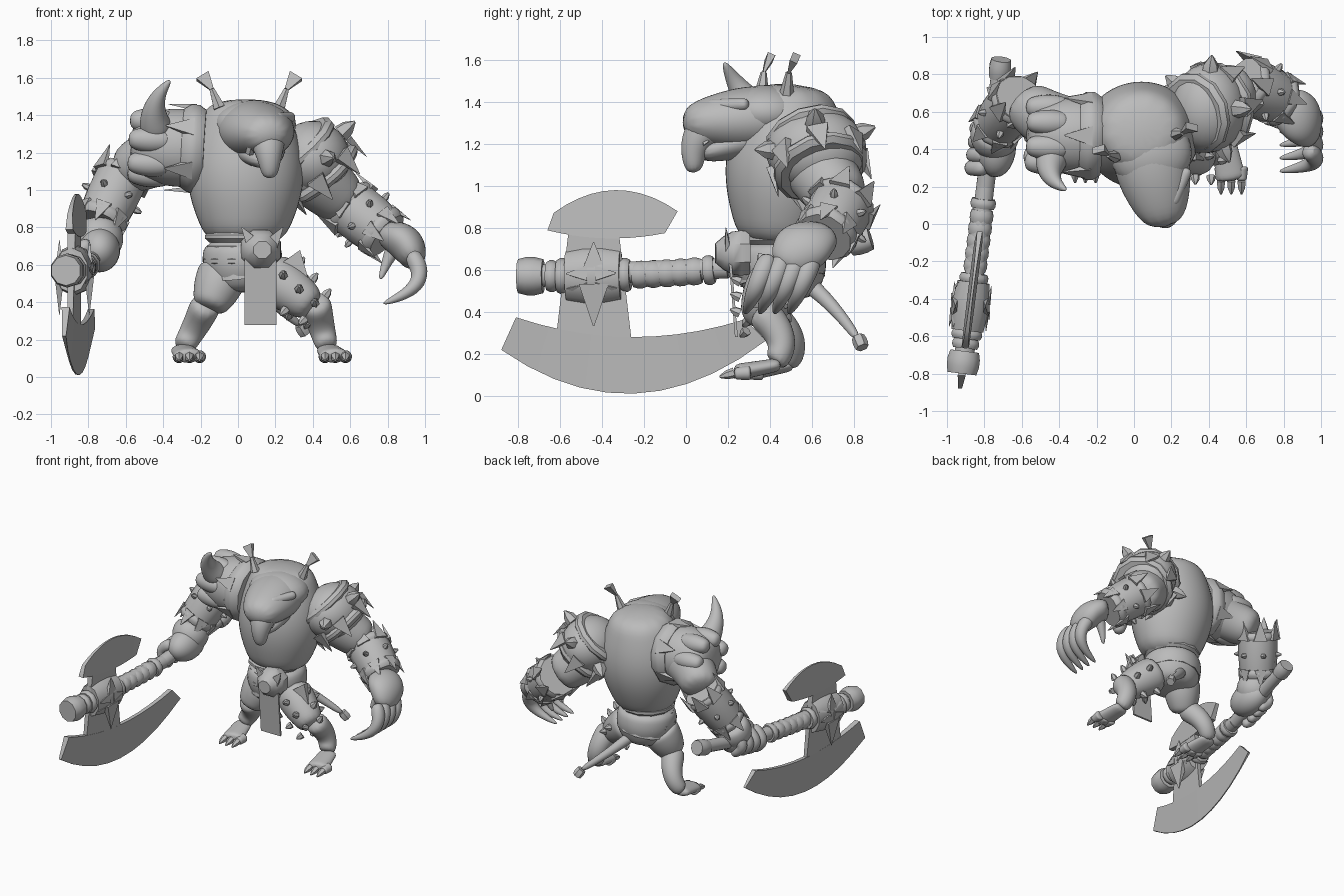
import bpy, bmesh
from math import sin, cos, pi, radians
from mathutils import Matrix, Vector

default_cube = bpy.data.objects.get("Cube")
if default_cube:
    bpy.data.objects.remove(default_cube)

colour = (.5, .5, .5, 1)
grey = bpy.data.materials.new("plain_grey")
grey.use_nodes = True
grey.diffuse_color = colour
grey.node_tree.nodes["Principled BSDF"].inputs["Base Color"].default_value = colour
X, Y, Z = Vector((1, 0, 0)), Vector((0, 1, 0)), Vector((0, 0, 1))


def finish(name, bm, soft=False):
    bmesh.ops.recalc_face_normals(bm, faces=bm.faces)
    mesh = bpy.data.meshes.new(name)
    bm.to_mesh(mesh)
    bm.free()
    mesh.materials.append(grey)
    part = bpy.data.objects.new(name, mesh)
    bpy.context.collection.objects.link(part)
    bpy.ops.object.select_all(action='DESELECT')
    part.select_set(True)
    bpy.context.view_layer.objects.active = part
    bpy.ops.object.shade_smooth_by_angle(angle=radians(100 if soft else 40))
    if soft:
        rounding = part.modifiers.new("rounding", 'SUBSURF')
        rounding.levels = rounding.render_levels = 2


def blob(name, centre, size):
    bm = bmesh.new()
    placing = Matrix.LocRotScale(Vector(centre), None, Vector(size))
    bmesh.ops.create_uvsphere(bm, u_segments=24, v_segments=16, radius=1, matrix=placing)
    finish(name, bm)


def sweep(name, start, end, thick, thin=None, bend=None, swell=0, flat=1, sides=12, steps=4, ref=X, soft=False):
    """Skin rings along a line or a curve that bends toward a control point."""
    start, end = Vector(start), Vector(end)
    bend = Vector(bend) if bend else start.lerp(end, .5)
    thin = thick if thin is None else thin
    bm, rings = bmesh.new(), []
    for step in range(steps + 1):
        t = step / steps
        first, second = start.lerp(bend, t), bend.lerp(end, t)
        across = (second - first).cross(ref).normalized()
        wide = across.cross(second - first).normalized()
        radius = thick + (thin - thick) * t + swell * sin(pi * t)
        turns = [2 * pi * (side + .5) / sides for side in range(sides)]
        rings.append([bm.verts.new(first.lerp(second, t) + radius * (wide * cos(turn) + across * sin(turn) * flat))
                      for turn in turns])
    for low, high in zip(rings, rings[1:]):
        for side in range(sides):
            bm.faces.new((low[side], low[side - 1], high[side - 1], high[side]))
    bm.faces.new(rings[0])
    bm.faces.new(rings[-1])
    finish(name, bm, soft)


def limb(name, start, end, thick, thin, **options):
    sweep(name, start, end, thick, thin, soft=True, **options)


def band(name, start, end, radius, **options):
    sweep(name, start, end, radius * .9, swell=radius * .13, steps=3, **options)


def spike(name, base, tip, width, **options):
    sweep(name, base, tip, width, .006, swell=width * .25, steps=2, sides=6, **options)


def leaf(name, base, tip, width, ref=X):
    sweep(name, base, tip, width, .004, flat=.35, sides=4, steps=1, ref=ref)


def circle(start, end, along, radius, count):
    """Yield points round an axis with their outward and axial directions."""
    start, end = Vector(start), Vector(end)
    axis = (end - start).normalized()
    side = axis.cross(Y).normalized()
    for step in range(count):
        turn = 2 * pi * step / count
        out = side * cos(turn) + axis.cross(side) * sin(turn)
        yield start.lerp(end, along) + out * radius, out, axis


def studs(name, start, end, along, radius, count, height):
    for point, out, axis in circle(start, end, along, radius, count):
        spike(name, point, point + out * height, height * .5, ref=axis)


def leaves(name, start, end, along, radius, count, length):
    for point, out, axis in circle(start, end, along, radius, count):
        tip = point + axis * length * .6 + out * .01
        leaf(name, point - axis * length * .4, tip, abs(length) * .5, ref=out.cross(axis))


def rim(name, start, end, along, radius, half=.035):
    """Raised collar round an axis."""
    start, end = Vector(start), Vector(end)
    middle, reach = start.lerp(end, along), (end - start).normalized() * half
    band(name, middle - reach, middle + reach, radius, ref=Y)


# Torso and waist
limb("torso", (.04, .44, .7), (.04, .51, 1.49), .2, .2, swell=.13, flat=.92, steps=6)
limb("hips", (.02, .45, .74), (.03, .46, .45), .2, .15, swell=.05)
for height, radius in ((.75, .2), (.69, .19), (.62, .21)):
    band("belt", (.02, .45, height - .03), (.02, .45, height + .03), radius)
sweep("hip_skirt", (.02, .45, .63), (.03, .46, .55), .19, .21)

# Buckle and loincloth
sweep("buckle", (.12, .3, .68), (.13, .14, .68), .11, .05, swell=.03, sides=8)
for side in (-1, 1):
    leaf("buckle_flap", (.13 + side * .04, .2, .7), (.13 + side * .11, .19, .8), .06)
sweep("loincloth", (.12, .21, .65), (.12, .24, .28), .12, flat=.08, sides=4, steps=1)

# Head with heavy brow, hooked muzzle and jaw
limb("head", (.04, .58, 1.33), (.17, -.02, 1.3), .17, .1, swell=.08, flat=.78)
blob("skull", (.09, .38, 1.35), (.22, .2, .13))
limb("muzzle_hook", (.15, .15, 1.3), (.17, .04, 1.06), .12, .04, bend=(.17, 0, 1.24))
limb("jaw", (.07, .5, 1.28), (.16, .06, 1.15), .19, .07, swell=.02, flat=.6)
for side in (-1, 1):
    middle = Vector((.14, .1, 1.3)) + X * side * .06
    limb("brow", middle + Z * .08, middle + X * side * .09 + Y * .2 + Z * .09, .035, .03, ref=Z)
    spike("tusk", middle - Z * .1 + X * side * .02, middle - Y * .06 - Z * .02, .025)
    root = Vector((.06 + side * .16, .42 + side * .06, 1.44))
    knot = root + Vector((side * .04, .01, .1))
    sweep("ear_stalk", root, knot, .035, .015, sides=6)
    sweep("ear_flare", knot, knot + Vector((side * .05, .03, .07)), .015, .055, flat=.5, sides=4, steps=1)

# Arms
left_elbow, left_wrist = (.59, .75, .92), (.79, .66, .76)
right_elbow, right_wrist = (-.61, .67, 1.09), (-.74, .52, .82)
limb("left_upper_arm", (.26, .55, 1.2), left_elbow, .17, .14, swell=.02, ref=Y)
limb("right_upper_arm", (-.18, .48, 1.25), right_elbow, .17, .13, swell=.02, bend=(-.45, .5, 1.2), ref=Y)

# Left shoulder armour
inner, outer = (.3, .58, 1.27), (.48, .65, 1.06)
blob("left_pauldron", (.4, .62, 1.17), (.2, .24, .2))
rim("left_pauldron_rim", inner, outer, .2, .22)
rim("left_pauldron_rim", inner, outer, .85, .23)
studs("left_shoulder_stud", inner, outer, .5, .21, 5, .1)
leaves("left_shoulder_leaf", inner, outer, .85, .225, 7, .15)

# Right shoulder armour with craggy crest and horn
inner, outer = (-.2, .47, 1.22), (-.58, .48, 1.24)
limb("right_pauldron", inner, outer, .21, .14, swell=.04, ref=Y)
rim("right_pauldron_rim", inner, outer, .1, .24, half=.06)
leaves("right_shoulder_leaf", inner, outer, .25, .22, 6, .15)
for point, out, axis in circle(inner, outer, .65, .15, 7):
    limb("crag", point - axis * .1, point + axis * .14, .06, .05, swell=.03, sides=6, ref=out.cross(axis))
limb("horn", (-.43, .38, 1.3), (-.36, .18, 1.59), .11, .012, bend=(-.5, .24, 1.46), sides=8)

# Bracers with rims, leaves and studs
for name, elbow, wrist, radius in (("left", left_elbow, left_wrist, .15), ("right", right_elbow, right_wrist, .14)):
    sweep(name + "_bracer", elbow, wrist, radius, radius * .9, swell=.01, ref=Y)
    rim(name + "_bracer_rim", elbow, wrist, .1, radius * 1.07)
    rim(name + "_bracer_rim", elbow, wrist, .9, radius)
    leaves(name + "_elbow_leaf", elbow, wrist, 0, radius, 7, -.14)
    leaves(name + "_wrist_leaf", elbow, wrist, .95, radius * .9, 7, .12)
    studs(name + "_bracer_stud", elbow, wrist, .5, radius * .97, 6, .04)

# Open left hand with hooked fingers
limb("left_palm", left_wrist, (.94, .47, .6), .1, .08, bend=(.93, .55, .75), swell=.06, flat=.7, ref=Y)
for finger in range(4):
    knuckle = Vector((.92, .4 + finger * .07, .67))
    limb("left_finger", knuckle, knuckle + Vector((-.15, -.12, -.28)), .055, .012, swell=.015,
         bend=knuckle + Vector((.17, -.08, -.19)), sides=8, ref=Y)
limb("left_thumb", (.86, .6, .74), (.76, .56, .52), .06, .012, bend=(.8, .6, .64), sides=8, ref=Y)

# Axe shaft with pommel, grip rings and flared butt
pommel_end, butt_end = Vector((-.92, -.8, .57)), Vector((-.71, .88, .57))


def on_shaft(y):
    t = (y - pommel_end.y) / (butt_end.y - pommel_end.y)
    return pommel_end.lerp(butt_end, t) + Z * .18 * max(t, 0) ** 3


def turned(name, y, half, radius, **options):
    band(name, on_shaft(y - half), on_shaft(y + half), radius, sides=10, **options)


sweep("shaft", on_shaft(-.75), on_shaft(.2), .055, .05)
sweep("shaft_end", on_shaft(.2), on_shaft(.85), .05, .045)
turned("shaft_butt", .83, .05, .06)
turned("pommel", -.74, .06, .09)
for y, radius in ((-.64, .075), (-.59, .085), (-.29, .08), (.11, .07)):
    turned("shaft_ring", y, .025, radius)
for grip in range(5):
    turned("grip_band", grip * .065 - .22, .034, .065)
turned("axe_collar", -.44, .13, .1, flat=1.35)
for along in (0, 1):
    leaves("collar_leaf", on_shaft(-.5), on_shaft(-.38), along, .09, 8, along * .2 - .1)
for side in (-1, 1):
    face = on_shaft(-.44) + X * side * .08
    leaf("lower_fang", face - Z * .04, face - Z * .24, .1, ref=Y)
    leaf("upper_fang", face + Z * .04, face + Z * .16, .07, ref=Y)


def blade(name, lower, upper, lower_rule, upper_rule):
    """Plate between two edge curves, thinning away from the shaft."""
    bm, columns, steps = bmesh.new(), [], 10
    for step in range(steps + 1):
        column = []
        for (near, far), rule in ((lower, lower_rule), (upper, upper_rule)):
            y = near + (far - near) * step / steps
            height, centre = rule(y), on_shaft(y)
            half = max(.004, .035 - .07 * abs(height - centre.z))
            column += [bm.verts.new((centre.x + side * half, y, height)) for side in (-1, 1)]
        columns.append(column)
    for (a, b, c, d), (e, f, g, h) in zip(columns, columns[1:]):
        for corners in ((a, b, f, e), (c, d, h, g), (a, c, g, e), (b, d, h, f)):
            bm.faces.new(corners)
    for a, b, c, d in (columns[0], columns[-1]):
        bm.faces.new((a, b, d, c))
    finish(name, bm)


blade("great_blade", (-.88, .38), (-.81, .28),
      lambda y: .01 + .58 * (y + .28) ** 2, lambda y: .28 + .3 * (y + .25) ** 2)
blade("small_blade", (-.66, -.1), (-.63, -.04),
      lambda y: .75 + .4 * (y + .35) ** 2, lambda y: .98 - 1.2 * (y + .33) ** 2)
blade("blade_neck", (-.62, -.26), (-.56, -.32), lambda y: .27, lambda y: .78)

# Right fist wrapped round the shaft
limb("right_forearm", right_wrist, (-.75, .42, .64), .11, .09, swell=.04, ref=Y)
blob("right_palm", (-.74, .42, .68), (.11, .17, .12))
for finger in range(4):
    grip = on_shaft(.3 + finger * .07)
    limb("right_finger", grip + Z * .1, grip - Z * .08, .05, .04, bend=grip - X * .19, sides=8, ref=Y)

# Legs, feet and claws
for name, hip, knee, toe in (("right", (-.07, .45, .58), (-.16, .37, .36), Vector((-.26, .33, .11))),
                             ("left", (.15, .44, .56), (.41, .34, .37), Vector((.52, .27, .11)))):
    ankle = toe + Vector((-.04, .15, .04))
    limb(name + "_thigh", hip, knee, .14, .085, swell=.02)
    limb(name + "_shin", Vector(knee) + Z * .05, ankle, .09, .06, bend=Vector(knee).lerp(ankle, .5) + Y * .15)
    limb(name + "_foot", ankle + Y * .03, toe - Y * .04, .065, .085, flat=.5)
    for side in (-1, 0, 1):
        tip = toe + X * side * .055 - Y * .04
        limb(name + "_toe", tip + Y * .08, tip - Z * .005, .04, .03, sides=8)
        spike(name + "_claw", tip, tip - Y * .07 - Z * .02, .025)

# Left thigh armour
guard_top, guard_end = (.24, .39, .49), (.41, .34, .36)
for along in (0, .5, 1):
    studs("thigh_stud", guard_top, guard_end, along, .14 - along * .05, 5, .05)
leaf("thigh_plate", (.28, .36, .64), (.38, .34, .5), .09)

# Tail with knotted end
limb("tail", (.03, .55, .56), (.34, .82, .27), .05, .022, bend=(.12, .7, .45), sides=8, ref=Z)
band("tail_knot", (.33, .82, .28), (.36, .84, .23), .035, sides=6)
